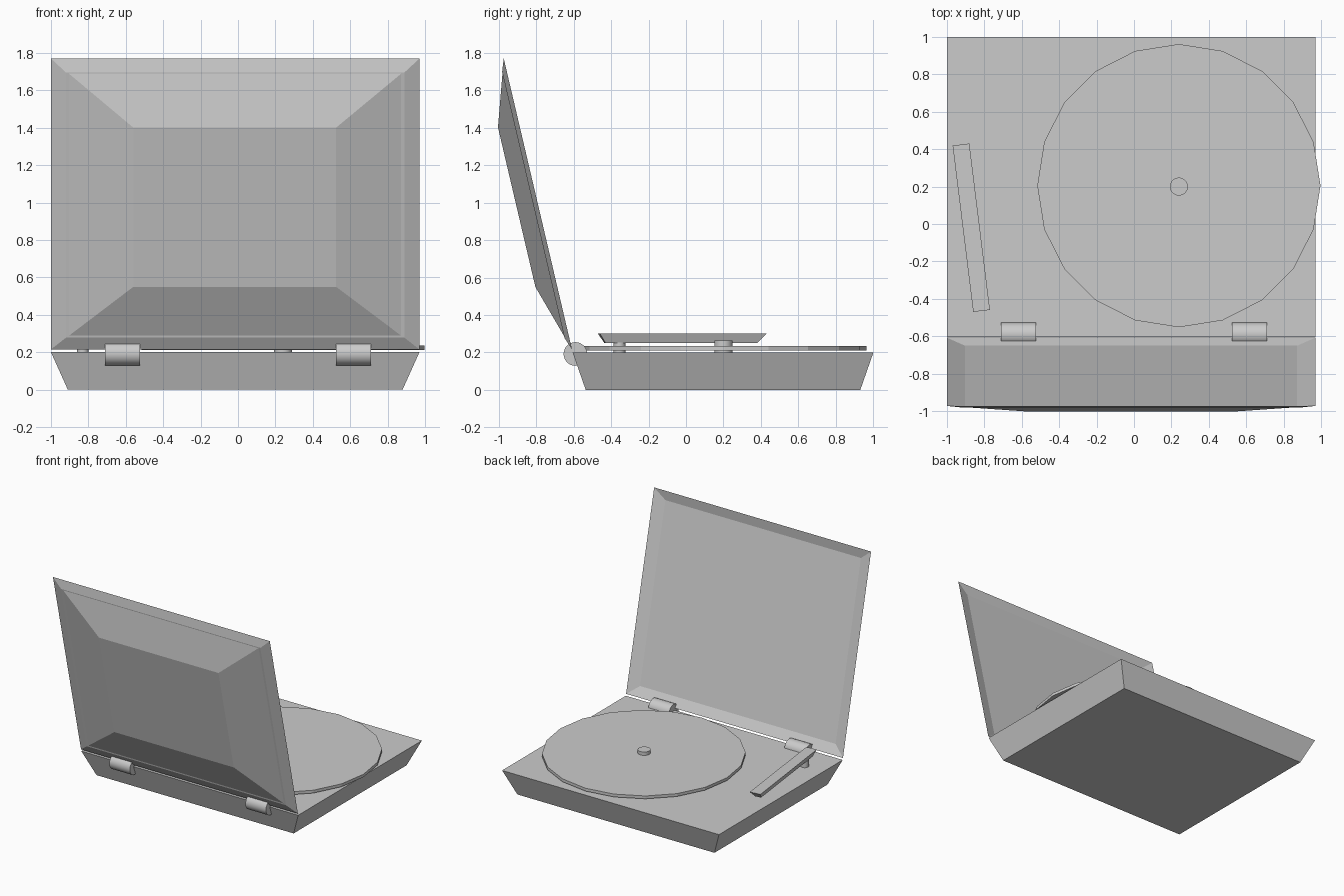
import bpy, bmesh, math
from mathutils import Matrix

if "Cube" in bpy.data.objects:
    bpy.data.objects.remove(bpy.data.objects["Cube"])


def loft(name, sections, matrix=Matrix.Identity(4)):
    """Closed solid through rectangles given as (x0, x1, y0, y1, z)."""
    bm = bmesh.new()
    rings = [[bm.verts.new(p) for p in ((x0, y0, z), (x1, y0, z), (x1, y1, z), (x0, y1, z))]
             for x0, x1, y0, y1, z in sections]
    for a, b in zip(rings, rings[1:]):
        for i in range(4):
            j = (i + 1) % 4
            bm.faces.new((a[i], a[j], b[j], b[i]))
    bm.faces.new(rings[0][::-1])
    bm.faces.new(rings[-1])
    bmesh.ops.recalc_face_normals(bm, faces=bm.faces)
    mesh = bpy.data.meshes.new(name)
    bm.to_mesh(mesh)
    bm.free()
    obj = bpy.data.objects.new(name, mesh)
    bpy.context.collection.objects.link(obj)
    obj.matrix_world = matrix
    return obj


def cylinder(name, location, radius, depth, sides, rotation=(0, 0, 0), smooth=True):
    bpy.ops.mesh.primitive_cylinder_add(vertices=sides, radius=radius, depth=depth,
                                        location=location, rotation=rotation)
    bpy.context.object.name = name
    if smooth:
        bpy.ops.object.shade_smooth_by_angle(angle=math.radians(30))


# Tapered case
loft("case", [(-0.91, 0.88, -0.535, 0.93, 0), (-1, 0.97, -0.605, 1, 0.2)])

# Open lid: recessed inner panel, rim, raised outer panel, leaning back
lean = Matrix.Translation((0, -0.608, 0.215)) @ Matrix.Rotation(math.radians(103.2), 4, 'X')
loft("lid", [(-0.92, 0.89, 0.07, 1.527, 0.025),
             (-1, 0.97, 0, 1.597, 0),
             (-0.56, 0.525, 0.37, 1.245, 0.114)], lean)

# Hinges between case and lid
for side, x in (("left", -0.618), ("right", 0.618)):
    cylinder(side + "_hinge", (x, -0.59, 0.192), 0.063, 0.186, 32, (0, math.pi / 2, 0))

# Faceted platter and its spindle
cylinder("platter", (0.24, 0.205, 0.223), 0.757, 0.024, 20, smooth=False)
cylinder("spindle", (0.24, 0.2, 0.23), 0.048, 0.066, 32)

# Tone arm, narrower underneath, on a pivot
swing = Matrix.Translation((-0.87, -0.02, 0)) @ Matrix.Rotation(math.radians(7.05), 4, 'Z')
loft("tone_arm", [(-0.025, 0.025, -0.415, 0.40, 0.25),
                  (-0.045, 0.045, -0.448, 0.448, 0.30)], swing)
cylinder("arm_pivot", (-0.83, -0.355, 0.225), 0.031, 0.054, 32)
